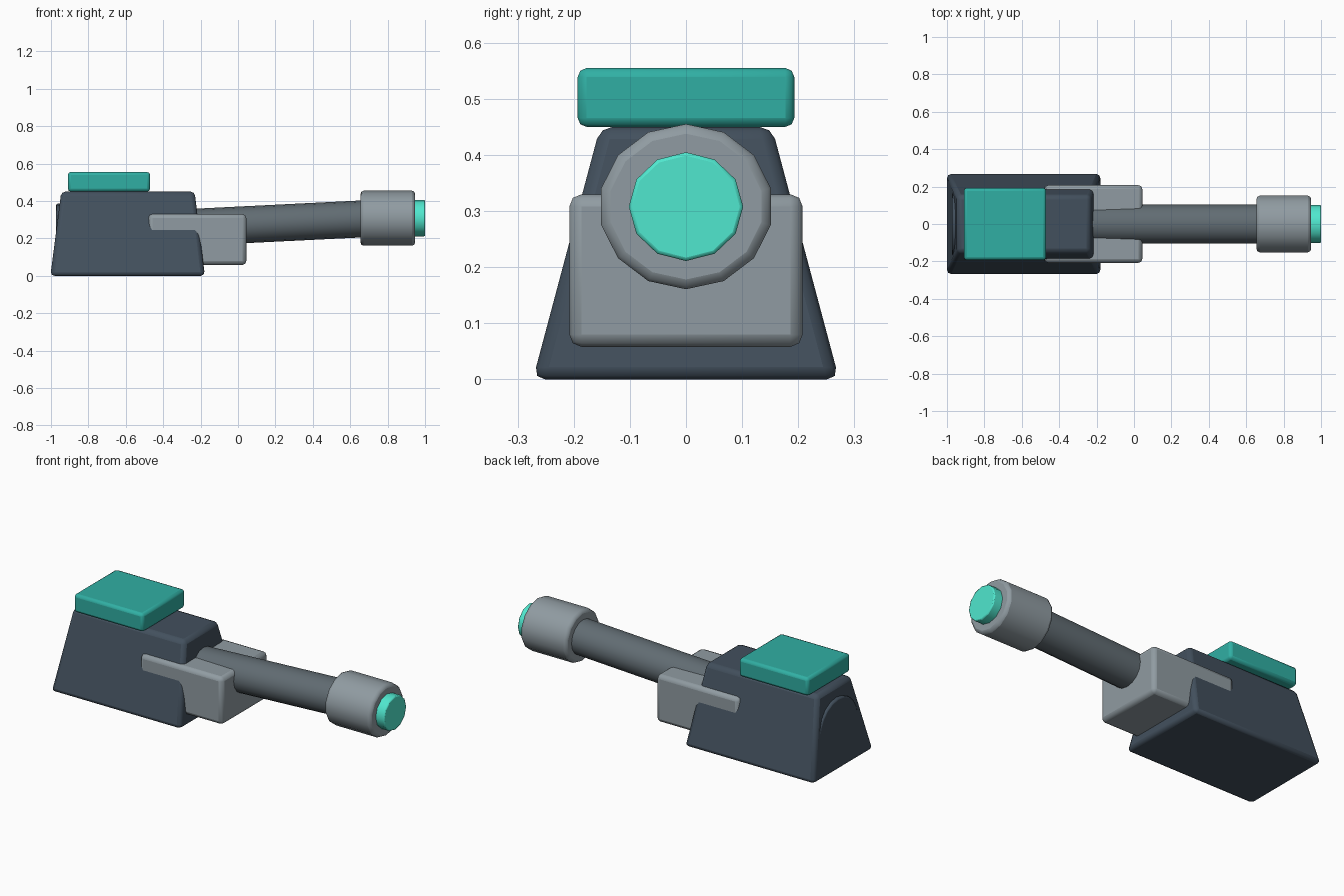
import bpy, math

if "Cube" in bpy.data.objects:
    bpy.data.objects.remove(bpy.data.objects["Cube"])

def mat(name, rgb):
    m = bpy.data.materials.new(name)
    m.diffuse_color = (*rgb, 1)
    m.use_nodes = True
    m.node_tree.nodes["Principled BSDF"].inputs["Base Color"].default_value = m.diffuse_color
    return m

DARK = mat("dark_slate", (0.055, 0.08, 0.11))
LIGHT = mat("light_steel", (0.28, 0.33, 0.36))
STEEL = mat("barrel_steel", (0.12, 0.15, 0.17))
TEAL = mat("teal", (0.03, 0.43, 0.37))
GLOW = mat("bright_teal", (0.08, 0.8, 0.62))

def finish(ob, name, material, bevel):
    ob.name = name
    ob.data.materials.append(material)
    if bevel:
        b = ob.modifiers.new("bevel", 'BEVEL')
        b.width, b.segments = bevel, 2
        b.limit_method = 'ANGLE'
        b.angle_limit = math.radians(40)
    bpy.ops.object.shade_smooth_by_angle(angle=math.radians(35))
    return ob

def box(name, x0, x1, half_y, z0, z1, material, bevel, top=None):
    """Box from its limits; top = (x0, x1, half_y) of a tapered upper face."""
    bpy.ops.mesh.primitive_cube_add(size=2)
    ob = bpy.context.object
    tx0, tx1, ty = top or (x0, x1, half_y)
    for v in ob.data.vertices:
        up, right, side = v.co.z > 0, v.co.x > 0, math.copysign(1, v.co.y)
        if up:
            v.co = (tx1 if right else tx0, side * ty, z1)
        else:
            v.co = (x1 if right else x0, side * half_y, z0)
    return finish(ob, name, material, bevel)

def tube(name, x0, z0, x1, z1, r, sides, material, bevel, squash=0.95, turn=0.0):
    """Cylinder along x, built upright and laid down between two ends."""
    bpy.ops.mesh.primitive_cylinder_add(vertices=sides, radius=1, depth=1)
    ob = bpy.context.object
    for v in ob.data.vertices:
        a = math.atan2(v.co.y, v.co.x) + turn
        end = v.co.z > 0
        v.co = (x1 if end else x0, r * math.cos(a),
                (z1 if end else z0) + r * squash * math.sin(a))
    ob.data.flip_normals()
    # keep normals outward whichever way the remap turned them
    if sum(p.normal.x * (p.center.x - (x0 + x1) / 2) for p in ob.data.polygons) < 0:
        ob.data.flip_normals()
    return finish(ob, name, material, bevel)

# Tapered housing with a lid on top
box("housing", -1.003, -0.177, 0.273, 0.0, 0.45, DARK, 0.022,
    top=(-0.945, -0.232, 0.153))
box("top_lid", -0.91, -0.47, 0.193, 0.45, 0.555, TEAL, 0.016)

# Round cover on the rear face
tube("rear_cover", -0.972, 0.22, -0.85, 0.22, 0.175, 20, DARK, 0.008)

# Block that carries the barrel, sunk into the housing
box("barrel_mount", -0.48, 0.045, 0.208, 0.058, 0.33, LIGHT, 0.022)

# Slightly raised barrel, collar and glowing tip
tube("barrel", -0.35, 0.254, 0.72, 0.307, 0.104, 16, STEEL, 0.0)
tube("muzzle_collar", 0.655, 0.308, 0.947, 0.308, 0.155, 14, LIGHT, 0.017)
tube("muzzle_tip", 0.90, 0.308, 1.0, 0.308, 0.102, 12, GLOW, 0.006)
